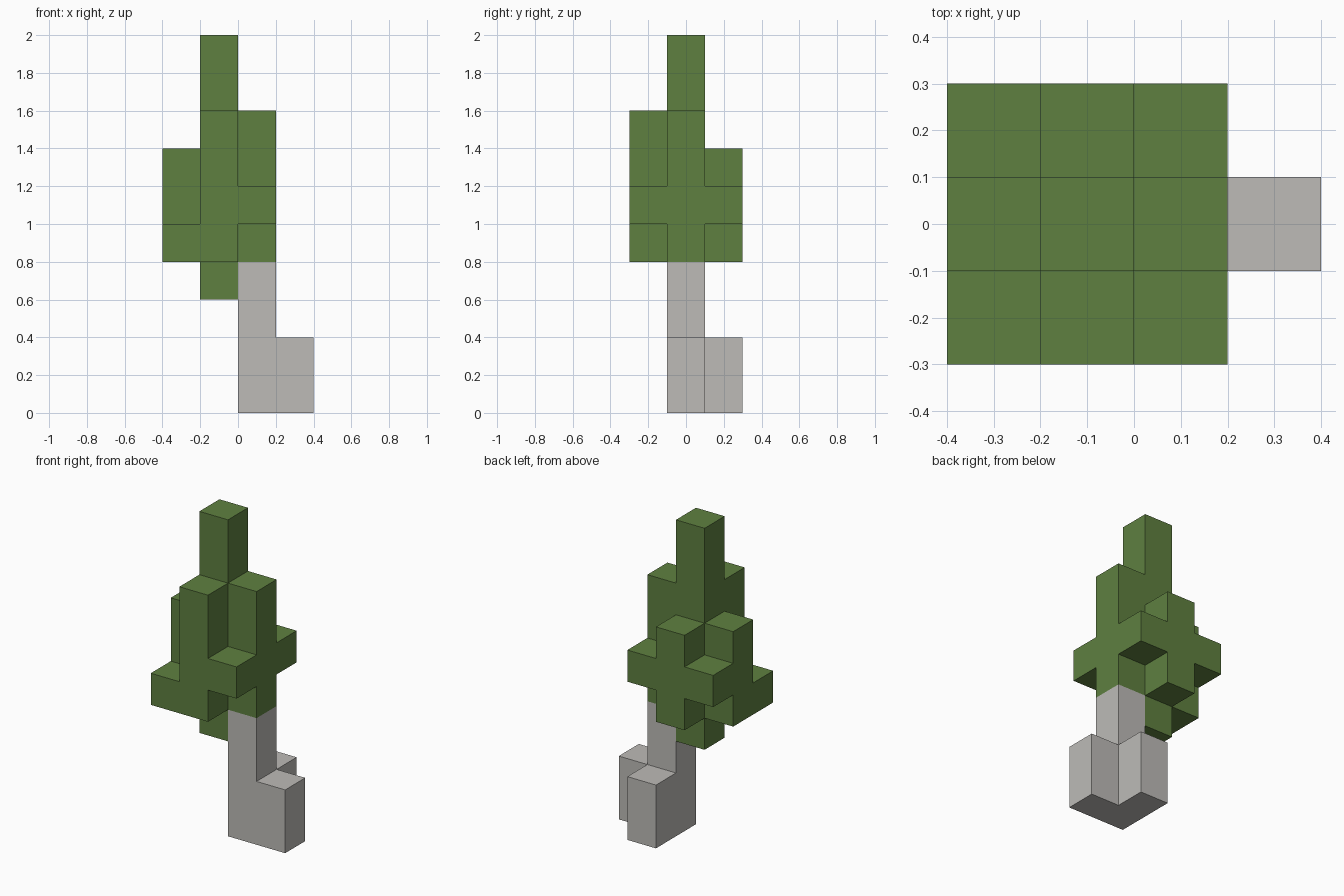
import bpy
import bmesh
from mathutils import Vector

cube = bpy.data.objects.get("Cube")
if cube:
    bpy.data.objects.remove(cube, do_unlink=True)

CELL = 0.2


def make_material(name, color):
    mat = bpy.data.materials.new(name)
    mat.use_nodes = True
    mat.diffuse_color = (*color, 1)
    mat.node_tree.nodes["Principled BSDF"].inputs["Base Color"].default_value = (*color, 1)
    return mat


def fill(columns):
    """Turn (column, row, bottom, top) entries into a set of grid cells."""
    return {(i, j, k) for i, j, low, high in columns for k in range(low, high)}


def build_blocks(name, cells, occupied, mat):
    """Make the outer skin of the cells, leaving out faces between neighbours."""
    bm = bmesh.new()
    for cell in cells:
        center = Vector((cell[0] - 0.5, cell[1], cell[2] + 0.5))
        for axis in range(3):
            for sign in (-1, 1):
                normal = Vector((0, 0, 0))
                normal[axis] = sign
                if tuple(int(c + n) for c, n in zip(cell, normal)) in occupied:
                    continue
                u = Vector((0, 0, 0))
                u[(axis + 1) % 3] = 0.5
                v = normal.cross(u)
                middle = center + normal / 2
                corners = (-u - v, u - v, u + v, v - u)
                bm.faces.new([bm.verts.new((middle + c) * CELL) for c in corners])
    bmesh.ops.remove_doubles(bm, verts=bm.verts, dist=0.001)
    mesh = bpy.data.meshes.new(name)
    bm.to_mesh(mesh)
    bm.free()
    mesh.materials.append(mat)
    obj = bpy.data.objects.new(name, mesh)
    bpy.context.collection.objects.link(obj)


# Trunk with two root blocks
trunk = fill([(1, 0, 0, 4), (2, 0, 0, 2), (1, 1, 0, 2)])

# Crown: tall centre, four sides, four corners
crown = fill([
    (0, 0, 3, 10),
    (0, -1, 4, 8), (1, 0, 4, 8), (0, 1, 4, 7), (-1, 0, 4, 7),
    (-1, -1, 4, 5), (1, -1, 5, 6), (1, 1, 5, 6), (-1, 1, 5, 6),
])

occupied = trunk | crown
build_blocks("trunk", trunk, occupied, make_material("pale grey bark", (0.51, 0.497, 0.476)))
build_blocks("crown", crown, occupied, make_material("leaf green", (0.114, 0.216, 0.051)))
